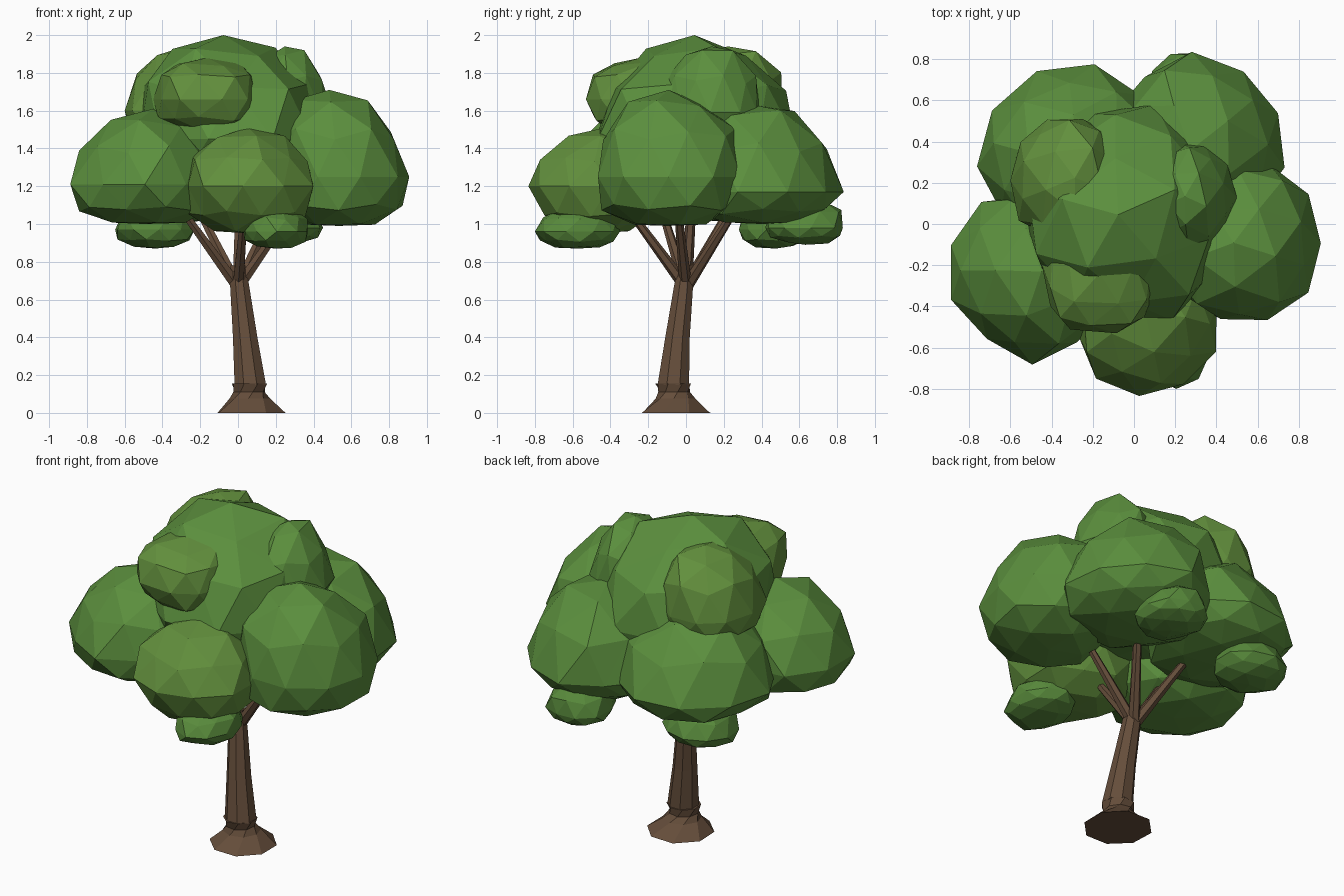
import bpy, bmesh, math, random
from mathutils import Vector

if "Cube" in bpy.data.objects:
    bpy.data.objects.remove(bpy.data.objects["Cube"])

random.seed(4)


def material(name, rgb):
    m = bpy.data.materials.new(name)
    m.diffuse_color = (*rgb, 1)
    m.use_nodes = True
    m.node_tree.nodes["Principled BSDF"].inputs["Base Color"].default_value = m.diffuse_color
    return m


BARK = material("bark", (0.13, 0.075, 0.043))
MID = material("leaf_mid", (0.105, 0.275, 0.047))
DEEP = material("leaf_deep", (0.098, 0.255, 0.044))
WARM = material("leaf_warm", (0.122, 0.275, 0.046))


def finish(bm, name, mat):
    bmesh.ops.recalc_face_normals(bm, faces=bm.faces)
    me = bpy.data.meshes.new(name)
    bm.to_mesh(me)
    bm.free()
    me.materials.append(mat)
    ob = bpy.data.objects.new(name, me)
    bpy.context.collection.objects.link(ob)
    return ob


def tube(name, rings, sides, twist=0.0, jitter=0.0):
    """Faceted tube through rings of (x, y, z, radius)."""
    bm = bmesh.new()
    pts = [Vector(r[:3]) for r in rings]
    axis = (pts[-1] - pts[0]).normalized()
    # steep parts keep level rings, slanted branches get square cuts
    if axis.z > 0.9:
        axis = Vector((0, 0, 1))
    u = axis.cross(Vector((0, 1, 0))).normalized()
    w = axis.cross(u)
    loops = []
    for k, (p, r) in enumerate(zip(pts, (r[3] for r in rings))):
        loop = []
        for i in range(sides):
            a = 2 * math.pi * (i + 0.5) / sides + twist * k
            rr = r * (1 + random.uniform(-jitter, jitter))
            loop.append(bm.verts.new(p + rr * (math.cos(a) * u + math.sin(a) * w)))
        loops.append(loop)
    for a, b in zip(loops, loops[1:]):
        for i in range(sides):
            j = (i + 1) % sides
            bm.faces.new((a[i], a[j], b[j], b[i]))
    bm.faces.new(loops[0])
    bm.faces.new(loops[-1])
    return finish(bm, name, BARK)


def clump(name, x, y, z, mat, yaw=0, floor=-1.0, power=0.95, rough=0.06, lean=0.0):
    """Rough faceted ball in a frame turned by yaw degrees.
    x, y are extents; z is (bottom, widest level, top); lean shifts the top in x."""
    bm = bmesh.new()
    bmesh.ops.create_icosphere(bm, subdivisions=2, radius=1)
    spin = random.uniform(0, 6.28)
    for v in bm.verts:
        c = v.co.copy()
        c.x, c.y = (c.x * math.cos(spin) - c.y * math.sin(spin),
                    c.x * math.sin(spin) + c.y * math.cos(spin))
        c = Vector([math.copysign(abs(t) ** power, t) for t in c])
        c *= 1 + random.uniform(-rough, rough)
        if c.z < floor:
            c.z = floor + (c.z - floor) * 0.2
        v.co = c
    box = [(min(v.co[k] for v in bm.verts), max(v.co[k] for v in bm.verts))
           for k in range(3)]
    ca, sa = math.cos(math.radians(yaw)), math.sin(math.radians(yaw))
    for v in bm.verts:
        px, py = (e[0] + (v.co[k] - box[k][0]) * (e[1] - e[0]) / (box[k][1] - box[k][0])
                  for k, e in enumerate((x, y)))
        if v.co.z > 0:
            t = v.co.z / box[2][1]
            pz = z[1] + (z[2] - z[1]) * t
            px += lean * t
        else:
            pz = z[1] + (z[0] - z[1]) * v.co.z / box[2][0]
        v.co = (px * ca - py * sa, px * sa + py * ca, pz)
    return finish(bm, name, mat)


# Trunk with flared, twisted foot
tube("trunk_foot", [(0.075, -0.055, 0, 0.195), (0.065, -0.055, 0.075, 0.108),
                    (0.06, -0.062, 0.11, 0.085), (0.06, -0.067, 0.155, 0.097)],
     8, twist=0.3, jitter=0.03)
tube("trunk", [(0.065, -0.067, 0.15, 0.09), (0.038, -0.045, 0.4, 0.07),
               (0.008, -0.012, 0.68, 0.054), (0.0, -0.003, 0.78, 0.042)], 8)

# Branches fanning out from the fork
TIPS = {"left": (-0.28, -0.12, 1.05), "front": (0.03, -0.27, 1.03),
        "right": (0.27, -0.04, 1.05), "back_right": (0.18, 0.25, 1.06),
        "back_left": (-0.2, 0.22, 1.06), "centre": (0.01, 0.04, 1.25)}
for side, tip in TIPS.items():
    tube("branch_" + side,
         [(tip[0] * 0.04, tip[1] * 0.04, 0.68, 0.033), (*tip, 0.021)], 6)

# Large lower leaf clumps: yaw, inner and outer reach, half width, levels
RING = [("left", 205, 0.15, 0.96, 0.41, (1.0, 1.21, 1.61), MID),
        ("front", -82, 0.15, 0.83, 0.34, (0.95, 1.2, 1.51), WARM),
        ("right", -9, 0.15, 0.91, 0.39, (0.99, 1.25, 1.71), MID),
        ("back_right", 52, 0.08, 0.91, 0.41, (1.0, 1.17, 1.63), MID),
        ("back_left", 132, 0.08, 0.87, 0.44, (1.01, 1.18, 1.62), MID)]
for side, yaw, r0, r1, half, z, mat in RING:
    clump("leaves_" + side, (r0, r1), (-half, half), z, mat, yaw, floor=-0.75,
          power=1.0, lean=-0.05)

# Crown and its smaller clumps
clump("leaves_crown", (-0.52, 0.45), (-0.48, 0.58), (1.15, 1.45, 2.0), MID,
      lean=-0.05)
clump("leaves_top_front", (-0.45, 0.11), (-0.53, 0.05), (1.48, 1.66, 1.88),
      WARM, power=0.78)
clump("leaves_top_right", (0.08, 0.5), (-0.14, 0.39), (1.42, 1.59, 1.94), MID,
      power=1.05, lean=-0.04)
clump("leaves_top_left", (-0.6, -0.06), (-0.07, 0.51), (1.4, 1.6, 1.94), WARM,
      lean=0.04)

# Little hanging clumps under the canopy
clump("leaves_low_front", (0.03, 0.37), (-0.8, -0.35), (0.87, 0.96, 1.1), DEEP)
clump("leaves_low_back_left", (-0.65, -0.23), (0.28, 0.68), (0.87, 0.97, 1.14), DEEP)
clump("leaves_low_back_right", (0.08, 0.45), (0.42, 0.83), (0.89, 0.98, 1.14), DEEP)
